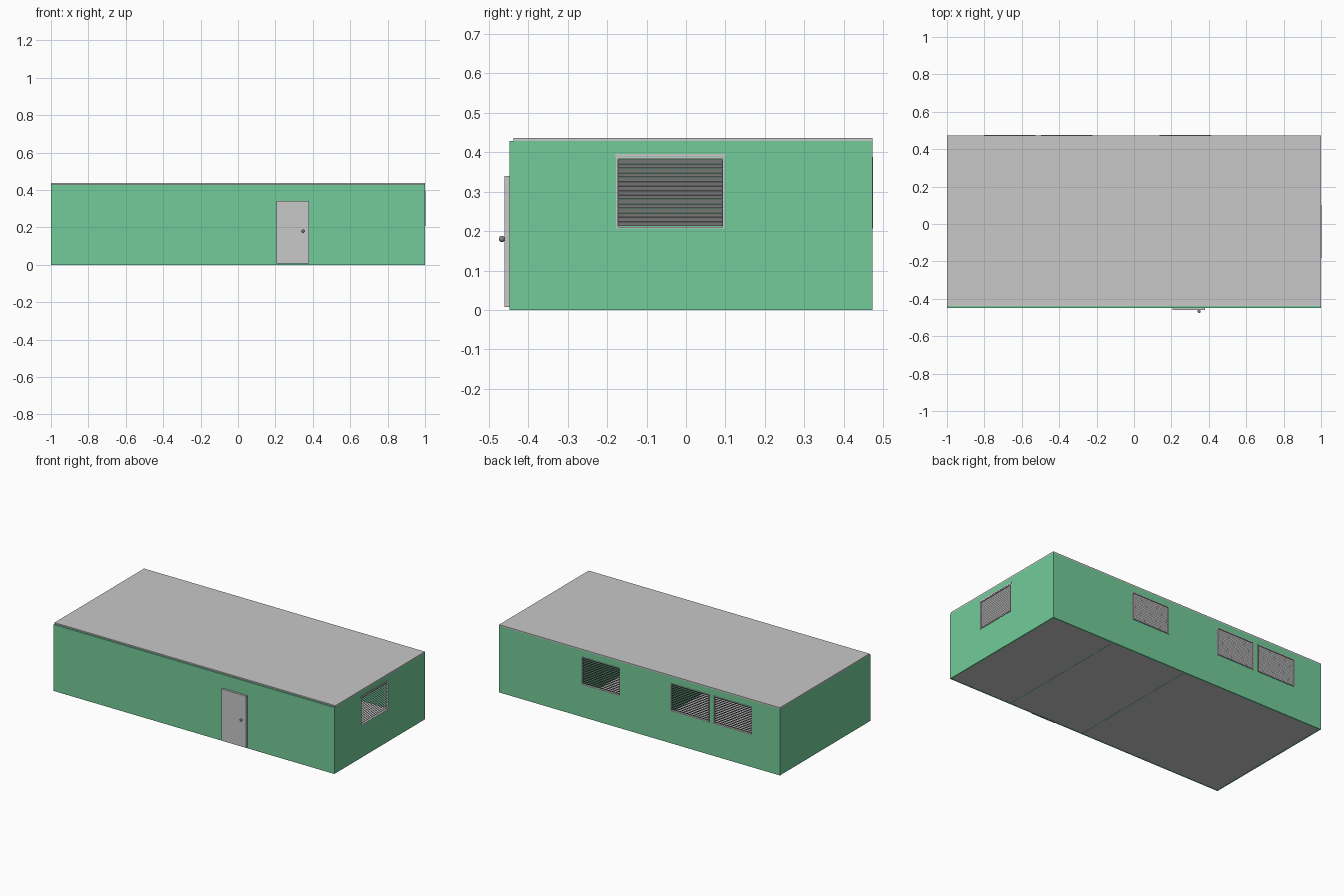
import bpy, bmesh, math
from mathutils import Matrix, Vector

if "Cube" in bpy.data.objects:
    bpy.data.objects.remove(bpy.data.objects["Cube"])


def material(name, rgb):
    m = bpy.data.materials.new(name)
    m.diffuse_color = (*rgb, 1)
    m.use_nodes = True
    m.node_tree.nodes["Principled BSDF"].inputs["Base Color"].default_value = m.diffuse_color
    return m


GREEN = material("wall green", (0.17, 0.60, 0.32))
GREY = material("light grey", (0.58, 0.58, 0.58))
STEEL = material("knob grey", (0.25, 0.25, 0.25))


def add_box(bm, x, y, z, matrix=Matrix()):
    """Box from (min, max) pairs, optionally placed by a matrix."""
    size = Matrix.Diagonal((x[1] - x[0], y[1] - y[0], z[1] - z[0], 1))
    mid = Matrix.Translation((sum(x) / 2, sum(y) / 2, sum(z) / 2))
    bmesh.ops.create_cube(bm, size=1, matrix=matrix @ mid @ size)


def finish(name, bm, mat):
    me = bpy.data.meshes.new(name)
    bm.to_mesh(me)
    bm.free()
    ob = bpy.data.objects.new(name, me)
    bpy.context.collection.objects.link(ob)
    me.materials.append(mat)
    return ob


def box(name, x, y, z, mat):
    bm = bmesh.new()
    add_box(bm, x, y, z)
    return finish(name, bm, mat)


X, Y0, Y1, H, T = 1.0, -0.448, 0.473, 0.428, 0.01
WZ0, WZ1, HALF = 0.207, 0.388, 0.1375

# Outer walls, hollowed by cutters
walls = box("walls", (-X, X), (Y0, Y1), (0, H), GREEN)


def cut(name, x, y, z):
    c = box(name, x, y, z, GREEN)
    c.hide_render = True
    c.display_type = 'WIRE'
    m = walls.modifiers.new(name, 'BOOLEAN')
    m.operation, m.solver, m.object = 'DIFFERENCE', 'EXACT', c


cut("room_cutter", (-X + T, X - T), (Y0 + T, Y1 - T), (-0.1, 0.6))

# Inner partitions and the floor plates between them
partitions = (0.015, 0.55)
for i, px in enumerate(partitions):
    box(f"partition_{i}", (px - 0.003, px + 0.003), (Y0 + T, Y1 - T), (0, H), GREEN)
edges = [-X + T] + [p + s for p in partitions for s in (-0.003, 0.003)] + [X - T]
for i in range(3):
    box(f"floor_{i}", (edges[2 * i], edges[2 * i + 1]), (Y0 + T, Y1 - T), (0.0005, 0.006), GREY)

# Flat roof, set back a little at the front
box("roof", (-X, X), (Y0 + T, Y1), (H, 0.436), GREY)


def window(name, origin, angle, rail):
    """Framed blind; local x runs along the wall, local -y points outward."""
    place = Matrix.Translation(origin) @ Matrix.Rotation(angle, 4, 'Z')
    bm = bmesh.new()
    w = 0.005
    depth = (-0.002, 0.012)
    for s in (-1, 1):
        a, b = sorted((s * HALF, s * (HALF - w)))
        add_box(bm, (a, b), depth, (WZ0, WZ1), place)
    add_box(bm, (-HALF + w, HALF - w), depth, (WZ0, WZ0 + 0.004), place)
    add_box(bm, (-HALF + w, HALF - w), depth, (WZ1 - w, WZ1), place)
    if rail:
        add_box(bm, (-HALF - 0.003, HALF + 0.003), (-0.002, 0.004), (WZ1 + 0.001, WZ1 + 0.008), place)
    finish(name + "_frame", bm, GREY)

    # Slats lean outward at the top
    bm = bmesh.new()
    n = 15
    pitch = (WZ1 - WZ0 - 0.012) / n
    for i in range(n):
        z = WZ0 + 0.006 + (i + 0.5) * pitch
        tilt = place @ Matrix.Translation((0, 0.006, z)) @ Matrix.Rotation(math.radians(40), 4, 'X')
        add_box(bm, (-HALF + w, HALF - w), (-0.0005, 0.0005), (-0.0065, 0.0065), tilt)
    finish(name + "_blind", bm, GREY)


# Three windows in the back wall, one in the right wall
for i, cx in enumerate((-0.665, -0.36, 0.275)):
    cut(f"back_cutter_{i}", (cx - HALF, cx + HALF), (Y1 - 0.05, Y1 + 0.05), (WZ0, WZ1))
    window(f"back_window_{i}", (cx, Y1, 0), math.pi, False)
CY = -0.04
cut("side_cutter", (X - 0.05, X + 0.05), (CY - HALF, CY + HALF), (WZ0, WZ1))
window("side_window", (X, CY, 0), math.pi / 2, True)

# Door with a round knob
box("door", (0.205, 0.38), (-0.461, Y0), (0.007, 0.34), GREY)
bm = bmesh.new()
bmesh.ops.create_uvsphere(bm, u_segments=16, v_segments=10, radius=0.008,
                          matrix=Matrix.Translation((0.348, -0.467, 0.18)))
for f in bm.faces:
    f.smooth = True
finish("door_knob", bm, STEEL)
